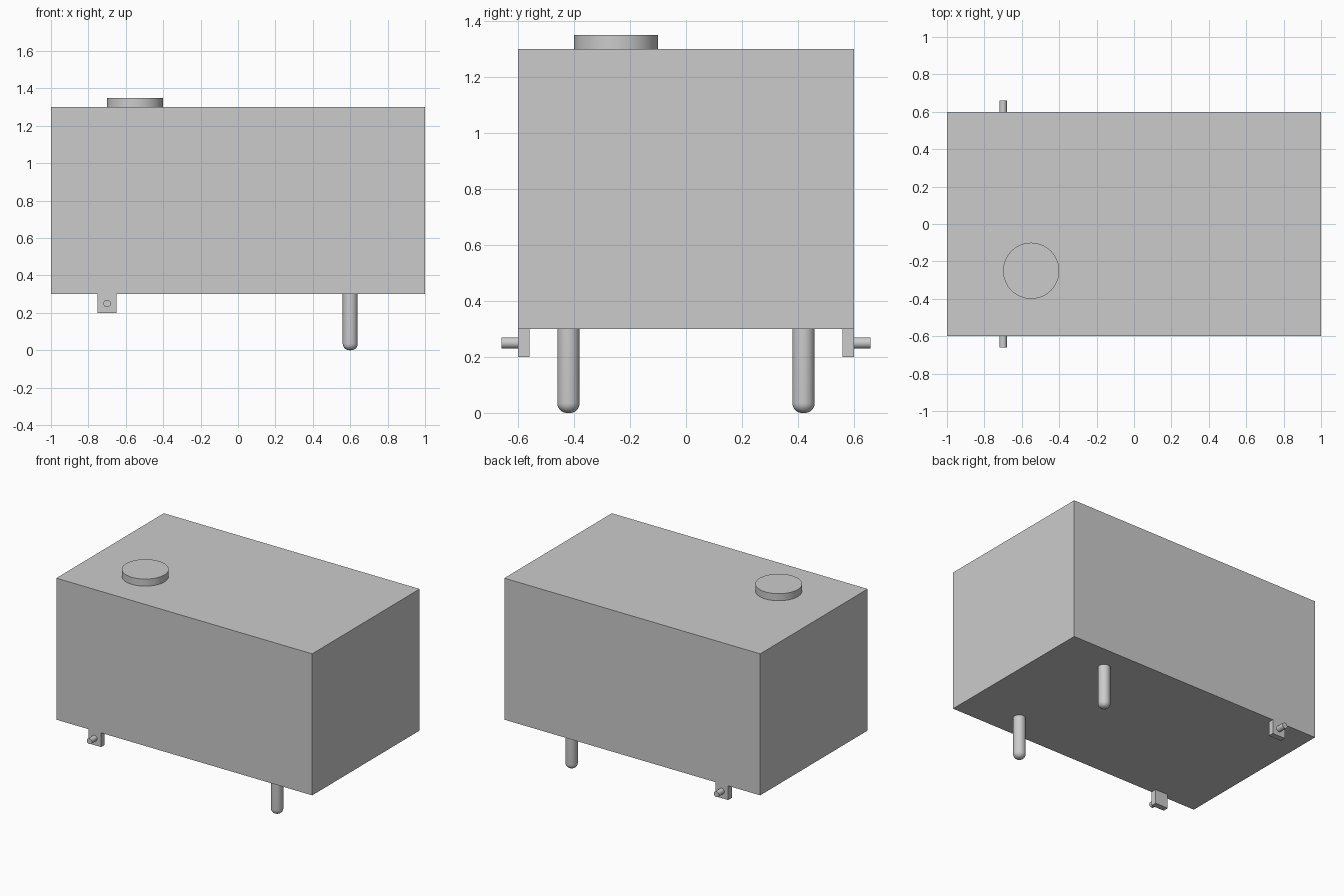
import bpy
import bmesh
from math import cos, sin, pi
from mathutils import Matrix, Vector

cube = bpy.data.objects.get("Cube")
if cube:
    bpy.data.objects.remove(cube, do_unlink=True)

# One plain grey for everything
GREY = (0.6, 0.6, 0.6, 1.0)
grey = bpy.data.materials.new("light_grey")
grey.use_nodes = True
grey.diffuse_color = GREY
grey.node_tree.nodes["Principled BSDF"].inputs["Base Color"].default_value = GREY


def finish(name, bm, smooth=False):
    bmesh.ops.recalc_face_normals(bm, faces=bm.faces)
    mesh = bpy.data.meshes.new(name)
    bm.to_mesh(mesh)
    bm.free()
    mesh.materials.append(grey)
    obj = bpy.data.objects.new(name, mesh)
    bpy.context.collection.objects.link(obj)
    if smooth:
        bpy.ops.object.select_all(action='DESELECT')
        obj.select_set(True)
        bpy.context.view_layer.objects.active = obj
        bpy.ops.object.shade_smooth_by_angle(angle=pi / 6)
    return obj


def box(name, low, high):
    low, high = Vector(low), Vector(high)
    bm = bmesh.new()
    bmesh.ops.create_cube(bm, size=1.0, matrix=Matrix.Translation(
        (low + high) / 2) @ Matrix.Diagonal((*(high - low), 1.0)))
    return finish(name, bm)


def lathe(name, profile, matrix, steps=48):
    """Revolve (radius, height) points about the local z axis."""
    bm = bmesh.new()
    verts = [bm.verts.new((r, 0, z)) for r, z in profile]
    edges = [bm.edges.new(pair) for pair in zip(verts, verts[1:])]
    bmesh.ops.spin(bm, geom=verts + edges, axis=(0, 0, 1), cent=(0, 0, 0),
                   angle=2 * pi, steps=steps)
    bmesh.ops.remove_doubles(bm, verts=bm.verts, dist=0.0001)
    bm.transform(matrix)
    return finish(name, bm, smooth=True)


def disc_profile(radius, height):
    return [(0, 0), (radius, 0), (radius, height), (0, height)]


# Main body and the round button on its top
box("body", (-1, -0.6, 0.3), (1, 0.6, 1.3))
lathe("top_button", disc_profile(0.15, 0.05),
      Matrix.Translation((-0.55, -0.25, 1.3)), steps=64)

# Leg profile with a rounded foot
leg_radius, fillet = 0.04, 0.035
arc = [(leg_radius - fillet + fillet * sin(a), fillet - fillet * cos(a))
       for a in (i * pi / 16 for i in range(9))]
leg_profile = [(0, 0)] + arc + [(leg_radius, 0.3), (0, 0.3)]

for side, s in (("front", -1), ("back", 1)):
    lathe(side + "_leg", leg_profile, Matrix.Translation((0.6, 0.42 * s, 0)))

    # Hanging tab with an outward pin
    y_in, y_out = sorted((0.56 * s, 0.6 * s))
    box(side + "_tab", (-0.75, y_in, 0.2), (-0.65, y_out, 0.3))
    lathe(side + "_pin", disc_profile(0.02, 0.06),
          Matrix.Translation((-0.7, 0.6 * s, 0.25))
          @ Matrix.Rotation(-s * pi / 2, 4, 'X'), steps=32)
